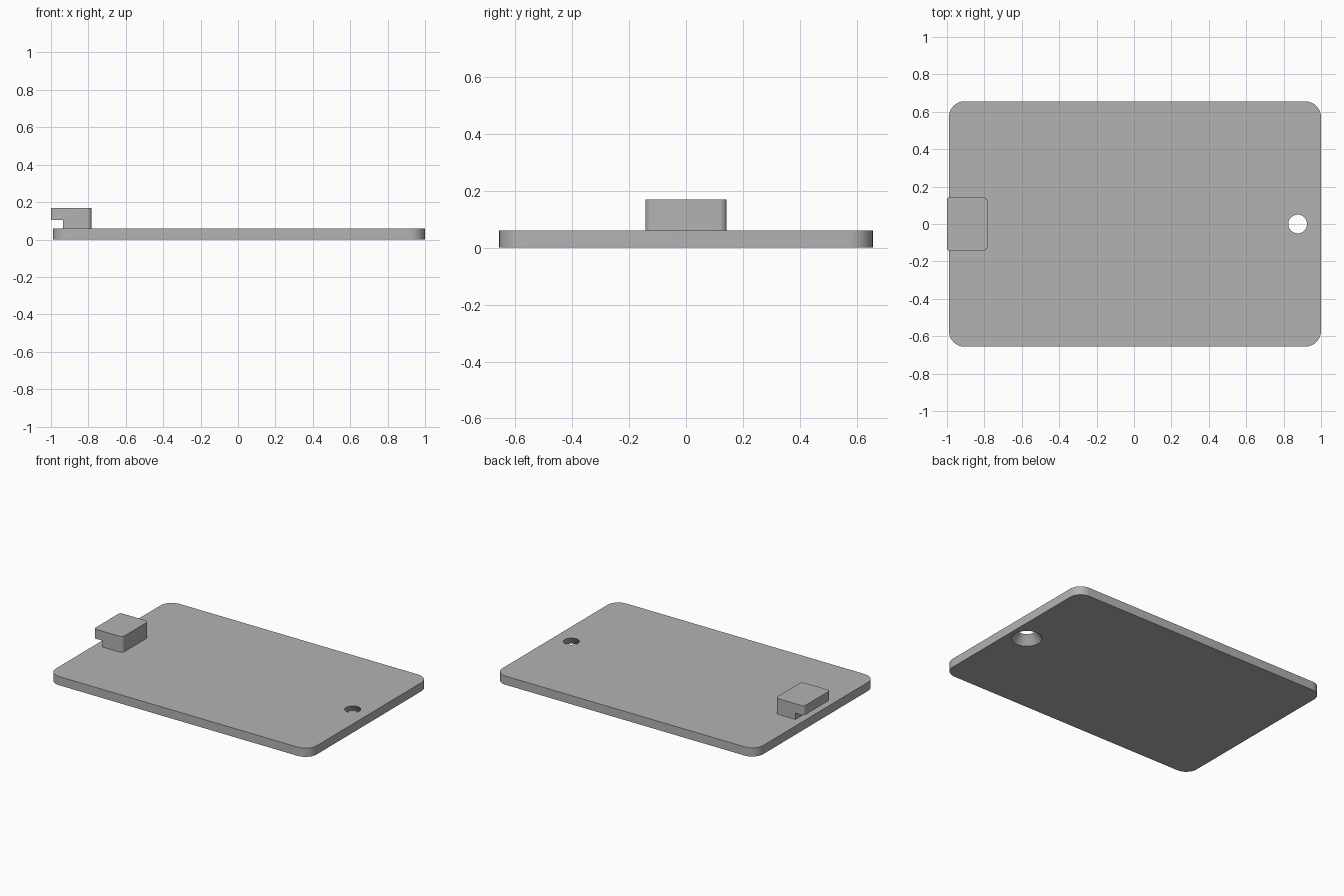
import bpy, bmesh
from math import sin, cos, pi, radians

if "Cube" in bpy.data.objects:
    bpy.data.objects.remove(bpy.data.objects["Cube"], do_unlink=True)

# Single grey material
grey = bpy.data.materials.new("plain grey")
grey.use_nodes = True
color = (0.45, 0.45, 0.45, 1)
grey.diffuse_color = color
grey.node_tree.nodes["Principled BSDF"].inputs["Base Color"].default_value = color


def rounded_outline(x0, x1, half_y, r_left, r_right, steps=10):
    """Counter-clockwise rectangle outline with a radius for each end."""
    corners = [(x1, 1, r_right, 0), (x0, 1, r_left, 1),
               (x0, -1, r_left, 2), (x1, -1, r_right, 3)]
    points = []
    for x, side, r, quarter in corners:
        cx = x - r if x == x1 else x + r
        cy = side * (half_y - r)
        count = steps if r else 0
        for i in range(count + 1):
            a = (quarter + i / max(count, 1)) * pi / 2
            points.append((cx + r * cos(a), cy + r * sin(a)))
    return points


def finish(obj):
    obj.data.materials.clear()
    obj.data.materials.append(grey)
    bpy.ops.object.select_all(action='DESELECT')
    obj.select_set(True)
    bpy.context.view_layer.objects.active = obj
    bpy.ops.object.shade_smooth_by_angle(angle=radians(30))


def extrude(name, outline, z0, z1):
    bm = bmesh.new()
    face = bm.faces.new([bm.verts.new((x, y, z0)) for x, y in outline])
    top = bmesh.ops.extrude_face_region(bm, geom=[face])["geom"]
    verts = [v for v in top if isinstance(v, bmesh.types.BMVert)]
    bmesh.ops.translate(bm, vec=(0, 0, z1 - z0), verts=verts)
    bmesh.ops.recalc_face_normals(bm, faces=bm.faces)
    mesh = bpy.data.meshes.new(name)
    bm.to_mesh(mesh)
    bm.free()
    obj = bpy.data.objects.new(name, mesh)
    bpy.context.collection.objects.link(obj)
    return obj


# Base plate with rounded corners
thick = 0.06
plate = extrude("base_plate", rounded_outline(-0.99, 1, 0.656, 0.085, 0.085), 0, thick)

# Countersunk hole, widening towards the underside
r_top, r_bottom = 0.05, 0.095
spill = 0.01
slope = (r_bottom - r_top) / thick * spill
bpy.ops.mesh.primitive_cone_add(vertices=48, radius1=r_bottom + slope,
                                radius2=r_top - slope, depth=thick + 2 * spill,
                                location=(0.875, 0, thick / 2))
cutter = bpy.context.object
cutter.name = "hole_cutter"
cutter.hide_render = True
cut = plate.modifiers.new("countersink", 'BOOLEAN')
cut.operation = 'DIFFERENCE'
cut.solver = 'EXACT'
cut.object = cutter
bpy.context.view_layer.objects.active = plate
bpy.ops.object.modifier_apply(modifier=cut.name)
bpy.data.objects.remove(cutter, do_unlink=True)
finish(plate)

# Hook: a stem on the plate and a head that overhangs its outer end
half_y, inner_x, under_z = 0.143, -0.782, 0.104
finish(extrude("hook_stem", rounded_outline(-0.935, inner_x, half_y, 0, 0.025), thick, under_z))
finish(extrude("hook_head", rounded_outline(-1, inner_x, half_y, 0.015, 0.025), under_z, 0.169))
